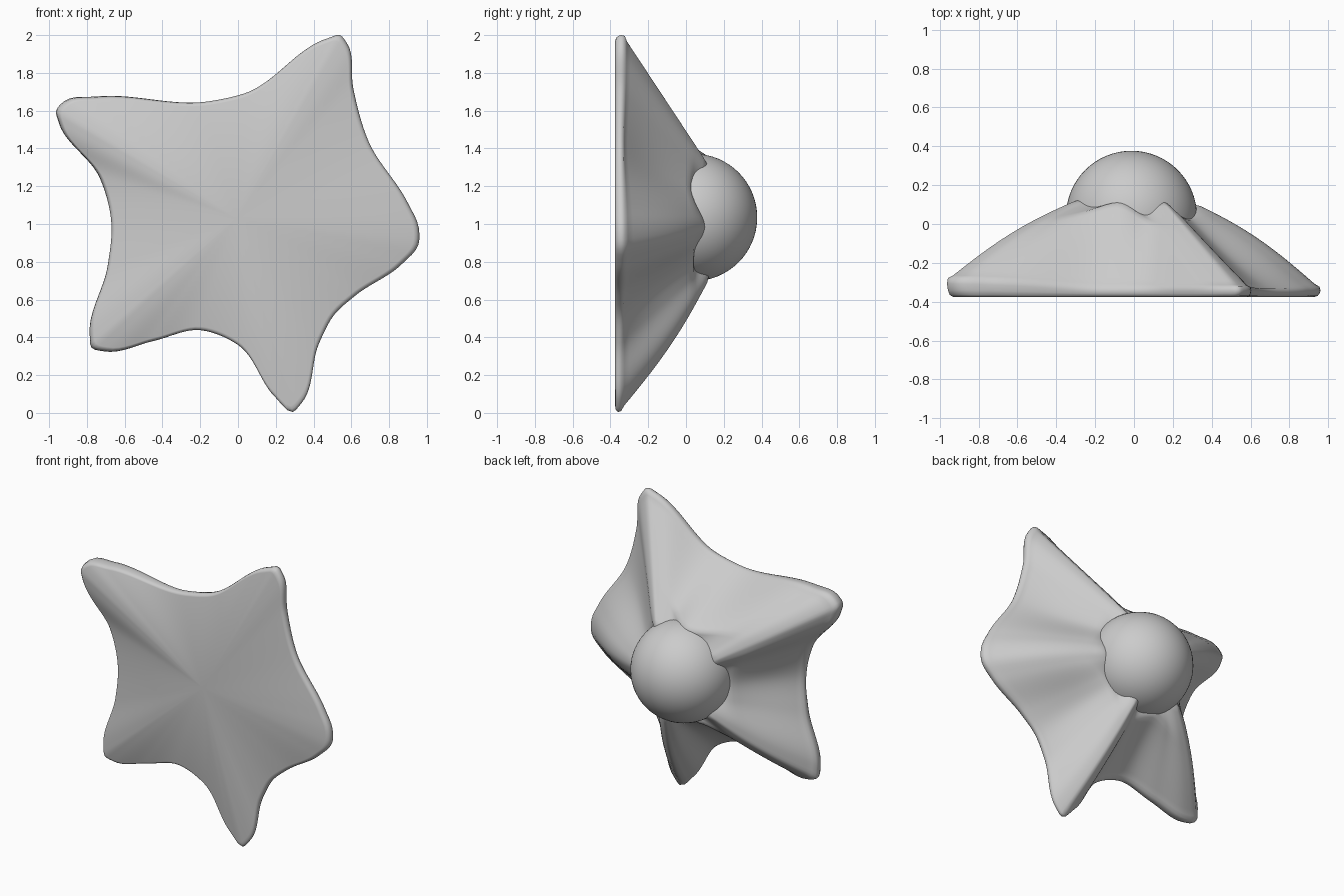
import bpy, bmesh, math
from mathutils import Vector
from mathutils.geometry import interpolate_bezier

if "Cube" in bpy.data.objects:
    bpy.data.objects.remove(bpy.data.objects["Cube"])

HUB = Vector((-0.01, 1.03))   # hub of the star in the x-z plane
BACK = -0.375                 # flat face
SEAM = 0.34                   # radius where the body meets the knob
TAU = 2 * math.pi

# Star outline (x, z), clockwise from the upper right tip
OUTLINE = [Vector(p) - HUB for p in (
    (.48, 1.985), (.54, 2.0), (.575, 1.96), (.61, 1.72), (.69, 1.44),
    (.90, 1.11), (.957, .98), (.955, .89), (.87, .79), (.62, .62), (.51, .52),
    (.43, .37), (.335, .05), (.29, .005), (.20, .08), (0, .36), (-.2, .438),
    (-.45, .38), (-.71, .326), (-.775, .345), (-.785, .41), (-.69, .78), (-.67, 1.0),
    (-.73, 1.24), (-.95, 1.54), (-.963, 1.6), (-.92, 1.65), (-.75, 1.675), (-.15, 1.65),
    (.03, 1.69))]

# Ridges and valleys in turn: outline index, hub height, rim height, bulge
SECTIONS = [(1, .11, -.335, 0), (4, .03, -.345, -.05),
            (7, .10, -.335, .09), (10, .04, -.345, -.04),
            (13, .12, -.355, .07), (16, .06, -.345, -.03),
            (19, .11, -.32, .08), (22, .02, -.345, -.05),
            (25, .12, -.29, .09), (28, .11, -.34, 0)]


def angle(v):
    return math.atan2(v.y, v.x)


def profile(section, s):
    """Height along one ridge or valley, s from hub 0 to rim 1."""
    i, top, rim, bulge = section
    s0 = SEAM / OUTLINE[i].length
    t = max(0, (s - s0) / (1 - s0))
    return top + (rim - top) * (t - bulge * math.sin(math.pi * t))


def height(v, s):
    """Blend the neighbouring ridge and valley by angle."""
    for k, sec in enumerate(SECTIONS):
        nxt = SECTIONS[(k + 1) % len(SECTIONS)]
        start = angle(OUTLINE[sec[0]])
        span = (start - angle(OUTLINE[nxt[0]])) % TAU
        t = ((start - angle(v)) % TAU) / span
        if t <= 1:
            t = t * t * (3 - 2 * t)
            return profile(sec, s) * (1 - t) + profile(nxt, s) * t
    return profile(SECTIONS[0], s)


def smooth_loop(pts):
    """Closed smooth curve that respects uneven point spacing."""
    n, out, tangents = len(pts), [], []
    for i in range(n):
        a, b = pts[i] - pts[i - 1], pts[(i + 1) % n] - pts[i]
        la, lb = a.length, b.length
        tangents.append((a / la * lb + b / lb * la) / (la + lb))
    for i in range(n):
        j = (i + 1) % n
        d = (pts[j] - pts[i]).length
        h0, h1 = pts[i] + tangents[i] * d / 3, pts[j] - tangents[j] * d / 3
        steps = max(3, int(d / 0.03))
        out += interpolate_bezier(pts[i], h0, h1, pts[j], steps + 1)[:-1]
    return [v.to_2d() for v in out]


# Star body: rings from the hub to the rim, then a rounded lip and flat face
loop = smooth_loop(OUTLINE)
n = len(loop)
bm = bmesh.new()


def add_ring(scale, heights):
    return [bm.verts.new((HUB.x + v.x * scale, y, HUB.y + v.y * scale))
            for v, y in zip(loop, heights)]


rings = [add_ring(k / 30, [height(v, k / 30) for v in loop]) for k in range(3, 30)]
rim = [height(v, 1) for v in loop]
rings.append(add_ring(0.995, [y + 0.012 for y in rim]))
for scale, part in ((1, 0.2), (0.995, 0.6), (0.985, 0.88), (0.968, 1)):
    rings.append(add_ring(scale, [y + (BACK - y) * part for y in rim]))
for a, b in zip(rings, rings[1:]):
    for i in range(n):
        j = (i + 1) % n
        bm.faces.new((a[i], a[j], b[j], b[i]))
bm.faces.new(rings[0])
hub = bm.verts.new((HUB.x, BACK, HUB.y))
for i in range(n):
    bm.faces.new((rings[-1][i], rings[-1][(i + 1) % n], hub))
bmesh.ops.recalc_face_normals(bm, faces=bm.faces)
for f in bm.faces:
    f.smooth = True
mesh = bpy.data.meshes.new("star_body")
bm.to_mesh(mesh)
bm.free()
bpy.context.collection.objects.link(bpy.data.objects.new("star_body", mesh))

# Round knob on the back
bpy.ops.mesh.primitive_uv_sphere_add(segments=64, ring_count=32, radius=0.337,
                                     location=(-0.013, 0.04, 1.035))
knob = bpy.context.object
knob.name = "round_knob"
bpy.ops.object.shade_smooth()
